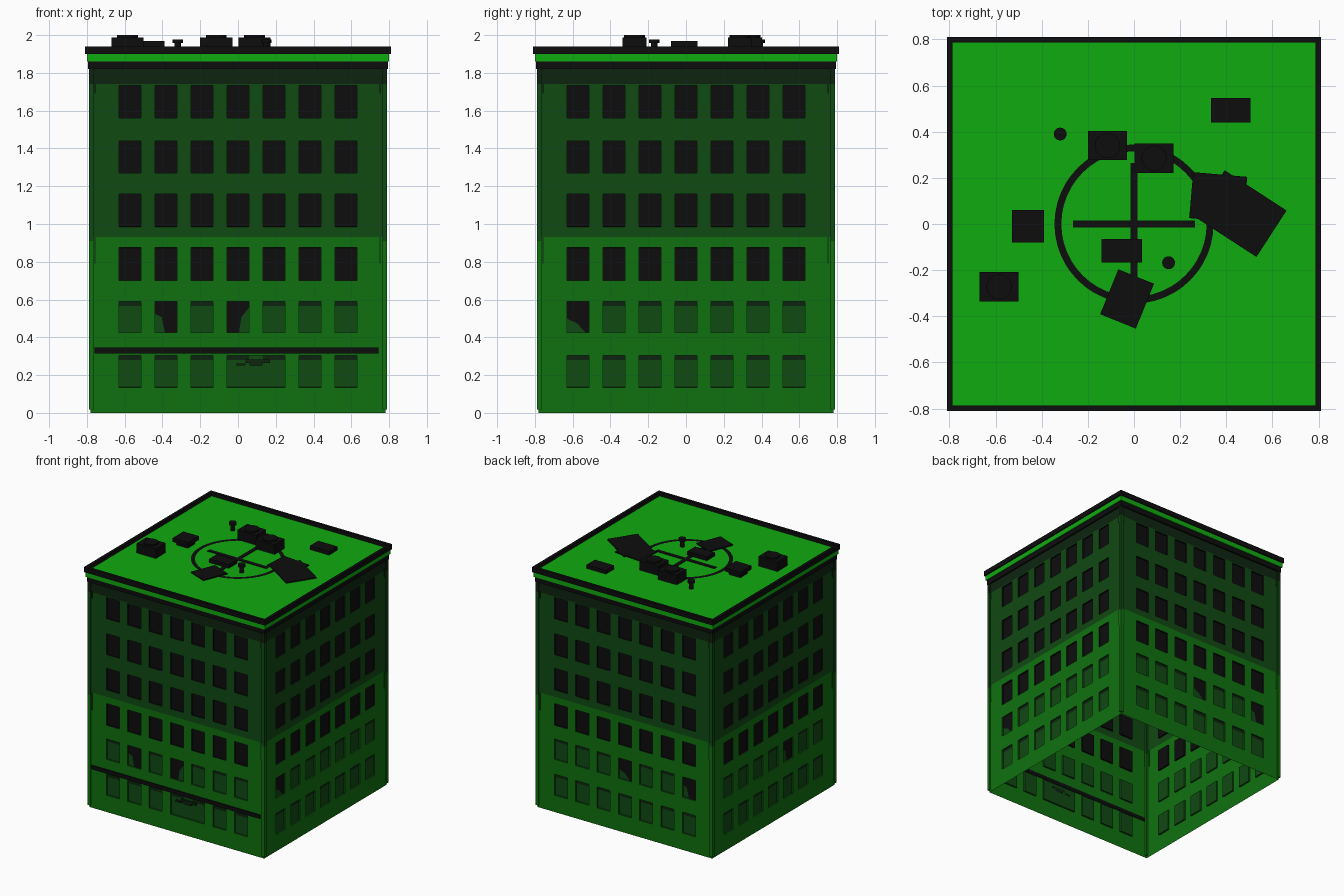
import bpy
import bmesh
from math import radians, pi
from mathutils import Matrix, Vector

if "Cube" in bpy.data.objects:
    bpy.data.objects.remove(bpy.data.objects["Cube"])


def material(name, color):
    m = bpy.data.materials.new(name)
    m.use_nodes = True
    m.diffuse_color = (*color, 1)
    bsdf = next(n for n in m.node_tree.nodes if n.type == "BSDF_PRINCIPLED")
    bsdf.inputs["Base Color"].default_value = (*color, 1)
    return m


LOWER, UPPER, BAND, BLACK, BRIGHT = range(5)
MATS = [material("lower_wall_green", (.005, .165, .005)),
        material("upper_wall_green", (.005, .068, .006)),
        material("dark_band_green", (.004, .018, .005)),
        material("near_black", (.004, .004, .004)),
        material("roof_green", (.005, .41, .005))]


def finish(name, bm, mat=None):
    mesh = bpy.data.meshes.new(name)
    bm.to_mesh(mesh)
    bm.free()
    for m in (MATS if mat is None else [MATS[mat]]):
        mesh.materials.append(m)
    ob = bpy.data.objects.new(name, mesh)
    bpy.context.scene.collection.objects.link(ob)
    return ob


def add_box(bm, lo, hi, turn=0):
    lo, hi = Vector(lo), Vector(hi)
    mat = (Matrix.Translation((lo + hi) / 2) @ Matrix.Rotation(radians(turn), 4, "Z")
           @ Matrix.Diagonal((*(hi - lo), 1)))
    bmesh.ops.create_cube(bm, size=1, matrix=mat)


def box(name, lo, hi, mat, turn=0):
    bm = bmesh.new()
    add_box(bm, lo, hi, turn)
    return finish(name, bm, mat)


def add_cyl(bm, x, y, r, z0, z1, sides=16):
    bmesh.ops.create_cone(bm, cap_ends=True, segments=sides, radius1=r, radius2=r,
                          depth=z1 - z0, matrix=Matrix.Translation((x, y, (z0 + z1) / 2)))


HALF, RECESS, WIN = .78, .012, .117
COLS = [(i - 3) * .1905 for i in range(7)]
ROWS = [(.135, .305), (.425, .59), (.70, .875), (.985, 1.16), (1.27, 1.44), (1.56, 1.733)]
SIDES = ["front", "right", "back", "left"]


def side(k):
    return Matrix.Rotation(k * pi / 2, 4, "Z")


# Walls: an open-bottomed shell, windows pushed in
xs = [-HALF] + [c + s * WIN / 2 for c in COLS for s in (-1, 1)] + [HALF]
zs = [0] + [z for r in ROWS[:3] for z in r] + [.93] + [z for r in ROWS[3:] for z in r] + [1.74, 1.83]
starts = [r[0] for r in ROWS]
bm = bmesh.new()
windows = []
for k in range(4):
    for j, (z0, z1) in enumerate(zip(zs, zs[1:])):
        for i, (x0, x1) in enumerate(zip(xs, xs[1:])):
            corners = [(x0, z0), (x1, z0), (x1, z1), (x0, z1)]
            f = bm.faces.new([bm.verts.new(side(k) @ Vector((x, -HALF, z))) for x, z in corners])
            door = k == 0 and j == 1 and i == 8
            if z0 in starts and (i % 2 == 1 or door):
                f.material_index = UPPER if z0 < .6 else BLACK
                windows.append(f)
            else:
                f.material_index = LOWER if z0 < .93 else UPPER if z0 < 1.74 else BAND
bmesh.ops.remove_doubles(bm, verts=bm.verts, dist=.0005)
bmesh.ops.inset_region(bm, faces=windows, thickness=.001, depth=-RECESS, use_even_offset=True)
finish("walls", bm)

# Painted shades behind the lower windows
HEAD = [(0, 1), (0, .86), (1, .86), (1, 1)]
SWAG = [(0, 1), (0, .6), (.3, .5), (.45, 0), (1, 0), (1, 1)]
SWAG_LEFT = [(0, 1), (0, 0), (.55, 0), (.65, .5), (1, .8), (1, 1)]
FULL = [(0, 1), (0, .45), (.45, .3), (.85, 0), (1, 0), (1, 1)]
special = {(0, 1): SWAG, (0, 3): SWAG_LEFT, (1, 0): FULL, (2, 3): FULL, (2, 6): SWAG, (3, 4): SWAG}
for k, label in enumerate(SIDES):
    bm = bmesh.new()
    for row, (z0, z1) in enumerate(ROWS[:2]):
        for c, x in enumerate(COLS):
            shape = special.get((k, c), HEAD) if row else HEAD
            f = bm.faces.new([bm.verts.new(side(k) @ Vector((x + (s - .5) * WIN, -HALF + RECESS - .003,
                                                              z0 + t * (z1 - z0)))) for s, t in shape])
            f.material_index = BAND if shape is HEAD else BLACK
    finish(label + "_window_shades", bm)

# Corner posts and the paint runs beside them
for k, label in enumerate(SIDES):
    for part, z0, z1, mat in (("lower", .018, .91, LOWER), ("upper", .91, 1.74, UPPER), ("top", 1.74, 1.83, BAND)):
        bm = bmesh.new()
        add_box(bm, (.765, -.79, z0), (.79, -.765, z1))
        bm.transform(side(k))
        finish(f"{label}_corner_post_{part}", bm, mat)
    for part, z0, z1, mat in (("middle", .79, .93, UPPER), ("top", 1.69, 1.75, BAND)):
        bm = bmesh.new()
        for x in (-.758, .752):
            add_box(bm, (x - .005, -.784, z0), (x + .005, -.778, z1))
        bm.transform(side(k))
        finish(f"{label}_paint_runs_{part}", bm, mat)

# Front ledge and the fittings over the entrance
box("front_ledge", (-.76, -.79, .315), (.745, -.775, .345), BLACK)
bm = bmesh.new()
for x0, x1, z0, z1 in ((.04, .17, .265, .282), (.06, .13, .25, .265), (-.01, .04, .25, .262)):
    add_box(bm, (x0, -.784, z0), (x1, -.766, z1))
finish("entrance_fittings", bm, BAND)

# Cornice, roof slab and parapet rim
box("cornice", (-.793, -.793, 1.82), (.793, .793, 1.86), BLACK)
box("roof_slab", (-.80, -.80, 1.86), (.80, .80, 1.91), BRIGHT)
bm = bmesh.new()
for k in range(4):
    n = len(bm.verts)
    add_box(bm, (-.81, -.81, 1.90), (.81, -.787, 1.94))
    bm.verts.ensure_lookup_table()
    bmesh.ops.transform(bm, matrix=side(k), verts=bm.verts[n:])
finish("parapet_rim", bm, BLACK)

# Landing circle and cross
bm = bmesh.new()
N = 48
rings = [[bm.verts.new(Matrix.Rotation(2 * pi * i / N, 3, "Z") @ Vector((r, 0, 1.913)))
          for i in range(N)] for r in (.315, .345)]
for i in range(N):
    j = (i + 1) % N
    bm.faces.new((rings[0][i], rings[1][i], rings[1][j], rings[0][j]))
finish("landing_circle", bm, BLACK)
for name, a, b in (("landing_bar_across", .265, .016), ("landing_bar_along", .016, .265)):
    box(name, (-a, -b, 1.909), (a, b, 1.914), BLACK)

# Rooftop air units with round fans
for name, x, y in (("air_unit_north", -.115, .34), ("air_unit_middle", .087, .285), ("air_unit_west", -.585, -.272)):
    bm = bmesh.new()
    add_box(bm, (x - .085, y - .063, 1.91), (x + .085, y + .063, 1.988))
    add_cyl(bm, x, y, .055, 1.985, 2.0)
    finish(name, bm, BLACK)

# Vent box on a narrower foot, and low hatches
bm = bmesh.new()
add_box(bm, (-.51, -.055, 1.91), (-.41, .035, 1.945))
add_box(bm, (-.53, -.08, 1.94), (-.39, .06, 1.97))
finish("vent_box", bm, BLACK)
box("hatch_east", (.333, .44, 1.91), (.505, .547, 1.94), BLACK)
box("hatch_south", (-.14, -.167, 1.91), (.035, -.065, 1.94), BLACK)

# Loose roof sheets
for name, x, y, w, d, turn in (("sheet_south", -.03, -.325, .167, .21, -22),
                               ("sheet_east_large", .462, .045, .32, .24, -33),
                               ("sheet_east_small", .365, .115, .235, .20, -5)):
    box(name, (x - w / 2, y - d / 2, 1.911), (x + w / 2, y + d / 2, 1.92), BLACK, turn)

# Capped vent pipes
for name, x, y in (("vent_pipe_north", -.32, .39), ("vent_pipe_south", .15, -.168)):
    bm = bmesh.new()
    add_cyl(bm, x, y, .017, 1.91, 1.96)
    add_cyl(bm, x, y, .028, 1.957, 1.977)
    finish(name, bm, BLACK)
